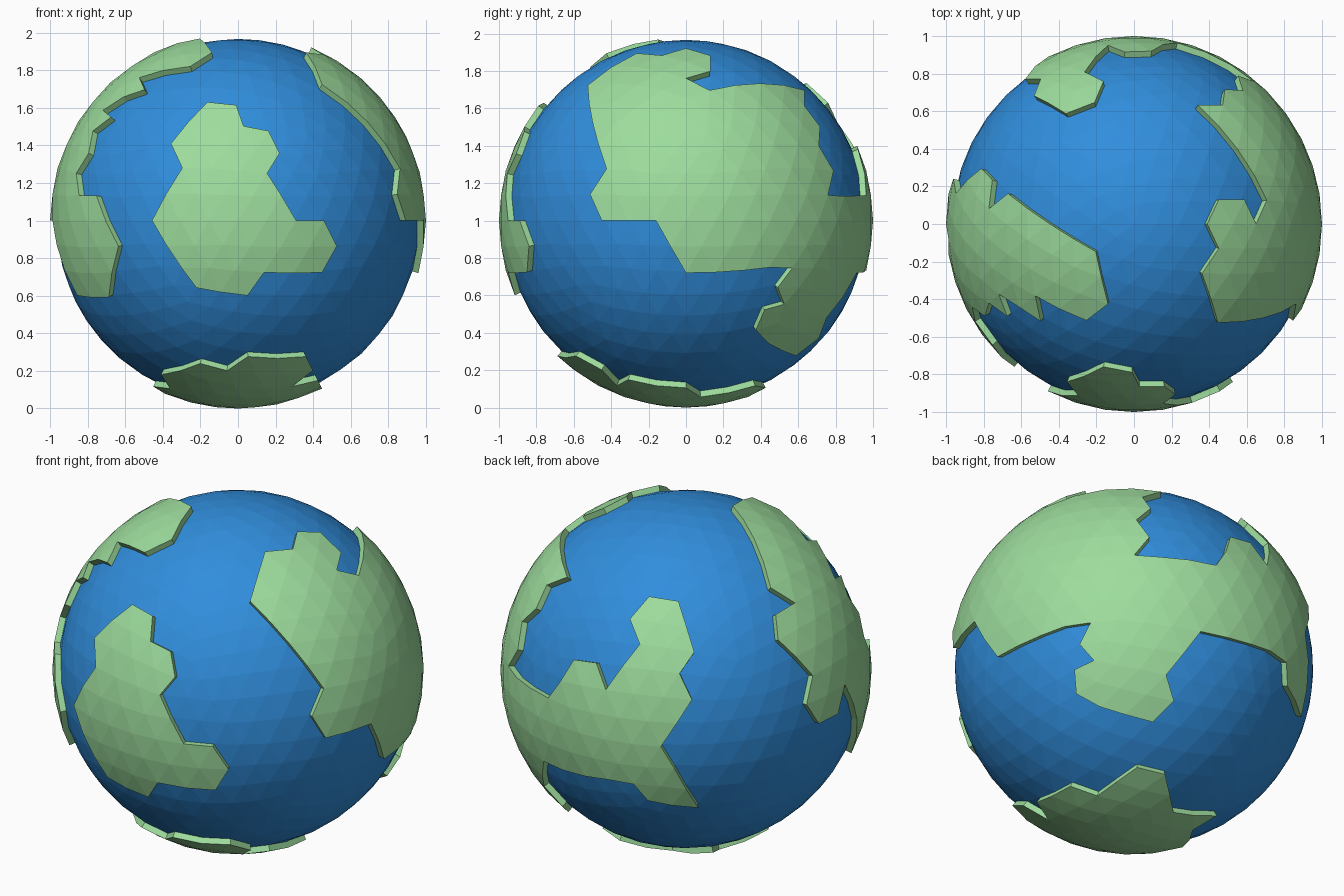
import bpy, bmesh
from math import sin, cos, radians
from mathutils import Vector

if "Cube" in bpy.data.objects:
    bpy.data.objects.remove(bpy.data.objects["Cube"])

OCEAN_R, LAND_R = 0.966, 1.0


def material(name, color):
    m = bpy.data.materials.new(name)
    m.diffuse_color = color
    m.use_nodes = True
    m.node_tree.nodes["Principled BSDF"].inputs["Base Color"].default_value = m.diffuse_color
    return m


def view_axes(turn, tilt):
    """Right, up and toward-viewer axes; turn 0 looks at the front."""
    a, e = radians(turn), radians(tilt)
    return (Vector((cos(a), sin(a), 0)),
            Vector((-sin(a) * sin(e), cos(a) * sin(e), cos(e))),
            Vector((sin(a) * cos(e), -cos(a) * cos(e), sin(e))))


def inside(u, v, poly):
    hit = False
    for (x1, y1), (x2, y2) in zip(poly, poly[1:] + poly[:1]):
        if (y1 > v) != (y2 > v) and u < x1 + (v - y1) * (x2 - x1) / (y2 - y1):
            hit = not hit
    return hit


# Coast outlines, each drawn flat as seen from one direction (turn, tilt)
front_isle = [(-.44, 0), (-.29, .27), (-.35, .40), (-.16, .61), (-.01, .59), (.02, .49),
              (.15, .45), (.21, .35), (.15, .24), (.30, 0), (.44, 0), (.50, -.13),
              (.43, -.27), (.13, -.27), (.05, -.38), (-.22, -.35)]
east_side = [(-.51, .71), (-.26, .89), (-.12, .87), (0, .91), (.13, .87), (.13, .79),
             (.01, .75), (.13, .69), (.42, .72), (.63, .69), (.64, .62), (.72, .50),
             (.71, .38), (.79, .28), (.78, .13), (.90, 0), (.55, -.26), (0, -.27),
             (-.15, 0), (-.44, 0), (-.50, .13), (-.41, .27)]
east_back = [(.02, .627), (.449, .568), (.524, .714), (.638, .686), (.714, .573),
             (.81, .043), (.68, .135), (.362, .216), (.178, -.016), (.21, -.162),
             (.103, -.265), (-.249, -.178), (-.314, -.108), (-.308, .011),
             (-.216, .06), (-.292, .146), (-.227, .26)]
back_arm = [(-.724, -.135), (-.6, .054), (-.465, .043), (-.42, -.097), (-.249, .13),
            (-.297, .27), (-.195, .395), (-.032, .368), (.043, .097), (-.027, -.016),
            (.032, -.15), (-.124, -.41), (.065, -.724), (-.2, -.69), (-.28, -.605),
            (-.75, -.508)]
west_top = [(-.15, -.42), (-.20, -.14), (-.66, .16), (-.74, .08), (-.70, -.2),
            (-.61, -.43), (-.54, -.38), (-.27, -.50)]
west_side = [(.10, .85), (-.14, .72), (-.06, .63), (-.22, .62), (-.29, .50), (-.155, .29),
             (-.23, .14), (-.15, 0), (.04, 0), (.11, .135), (.21, 0), (.27, -.2),
             (.35, -.39), (.61, -.40), (.76, -.13), (.66, .13), (.51, .14), (.47, .25),
             (.50, .36), (.42, .57), (.42, .67), (.48, .68), (.42, .74)]
south_cap = [(-.39, .41), (-.20, .60), (-.05, .60), (.05, .66), (.34, .57), (.40, .46),
             (.31, .35), (.44, .23), (.45, -.02), (.33, -.10), (.29, -.38), (.15, -.43),
             (-.06, -.26), (-.32, -.28), (-.43, .13), (-.36, .26)]
outlines = [(view_axes(*view), poly) for view, poly in (
    ((0, 0), front_isle), ((90, 0), east_side), ((140, -30), east_back),
    ((215, 25), back_arm), ((0, 90), west_top), ((270, 0), west_side),
    ((0, -90), south_cap))]


def is_land(p):
    return any(d.dot(p) > 0.05 and inside(r.dot(p), u.dot(p), poly)
               for (r, u, d), poly in outlines)


def globe_part(name, keep_land, mat):
    bm = bmesh.new()
    bmesh.ops.create_icosphere(bm, subdivisions=4, radius=OCEAN_R)
    drop = [f for f in bm.faces
            if is_land(f.calc_center_median().normalized() * 0.995) != keep_land]
    bmesh.ops.delete(bm, geom=drop, context='FACES')
    if keep_land:
        # raise the land, leaving a wall around every coast
        top = bmesh.ops.extrude_face_region(bm, geom=bm.faces[:])['geom']
        old = [f for f in bm.faces if f not in set(top)
               and all(abs(v.co.length - OCEAN_R) < 1e-3 for v in f.verts)
               and len(f.verts) == 3]
        for v in (g for g in top if isinstance(g, bmesh.types.BMVert)):
            v.co *= LAND_R / OCEAN_R
        bmesh.ops.delete(bm, geom=old, context='FACES')
        bmesh.ops.recalc_face_normals(bm, faces=bm.faces[:])
    mesh = bpy.data.meshes.new(name)
    bm.to_mesh(mesh)
    bm.free()
    mesh.materials.append(mat)
    ob = bpy.data.objects.new(name, mesh)
    ob.location.z = 1.0
    bpy.context.collection.objects.link(ob)


globe_part("ocean", False, material("water_blue", (0.03, 0.27, 0.72, 1)))
globe_part("continents", True, material("land_green", (0.34, 0.72, 0.34, 1)))
